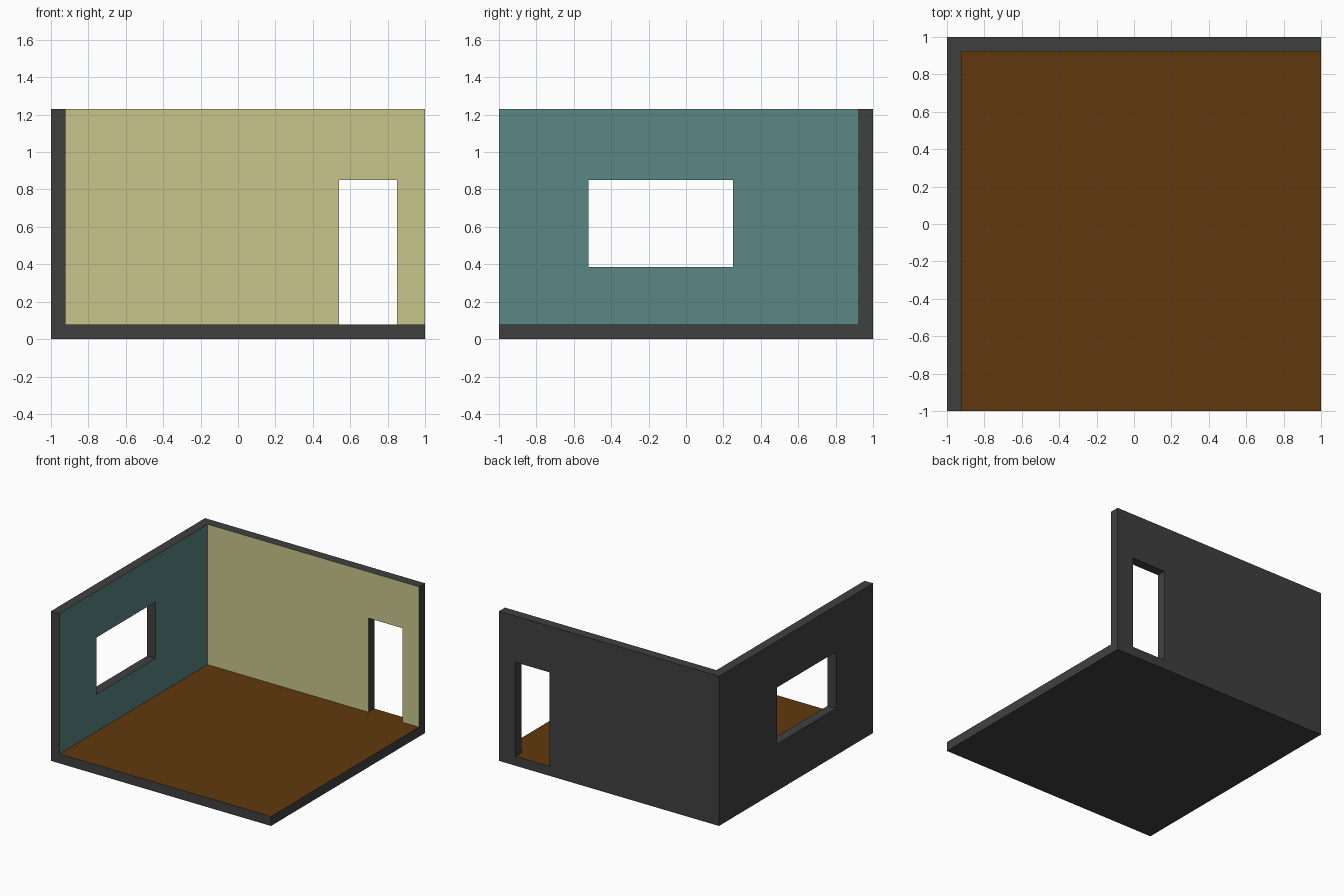
import bpy, bmesh
from mathutils import Vector

if "Cube" in bpy.data.objects:
    bpy.data.objects.remove(bpy.data.objects["Cube"])

T, H = 0.077, 1.23          # wall / floor thickness, total height


def material(name, rgb):
    m = bpy.data.materials.new(name)
    m.diffuse_color = (*rgb, 1)
    m.use_nodes = True
    m.node_tree.nodes["Principled BSDF"].inputs["Base Color"].default_value = m.diffuse_color
    return m


def box(name, lo, hi):
    lo, hi = Vector(lo), Vector(hi)
    bm = bmesh.new()
    bmesh.ops.create_cube(bm, size=1)
    for v in bm.verts:
        v.co = (lo + hi) / 2 + v.co * (hi - lo)
    me = bpy.data.meshes.new(name)
    bm.to_mesh(me)
    bm.free()
    ob = bpy.data.objects.new(name, me)
    bpy.context.collection.objects.link(ob)
    return ob


# Solid block carved into floor and two walls, then door and window openings
room = box("room_shell", (-1, -1, 0), (1, 1, H))
cutters = [
    box("interior_cutter", (T - 1, -1.5, T), (1.5, 1 - T, 2)),
    box("door_cutter", (0.54, 0.5, T), (0.85, 1.5, 0.85)),
    box("window_cutter", (-1.5, -0.52, 0.385), (-0.5, 0.25, 0.85)),
]
for c in cutters:
    c.hide_render = True
    mod = room.modifiers.new(c.name, 'BOOLEAN')
    mod.operation, mod.solver, mod.object = 'DIFFERENCE', 'EXACT', c

# Apply the cuts and remove the helpers
deps = bpy.context.evaluated_depsgraph_get()
me = bpy.data.meshes.new_from_object(room.evaluated_get(deps))
room.modifiers.clear()
room.data = me
for c in cutters:
    bpy.data.objects.remove(c)

# Colours: structure, floor, back wall, left wall
me.materials.clear()
for m in (material("charcoal", (0.051, 0.051, 0.051)),
          material("floor_brown", (0.117, 0.040, 0.004)),
          material("wall_cream", (0.584, 0.558, 0.262)),
          material("wall_teal", (0.105, 0.242, 0.227))):
    me.materials.append(m)

# Paint only the inward-facing surfaces
for p in me.polygons:
    n, c = p.normal, p.center
    p.use_smooth = False
    p.material_index = 0
    if n.z > 0.9 and abs(c.z - T) < 0.01:
        p.material_index = 1
    elif n.y < -0.9 and abs(c.y - (1 - T)) < 0.01:
        p.material_index = 2
    elif n.x > 0.9 and abs(c.x - (T - 1)) < 0.01:
        p.material_index = 3
